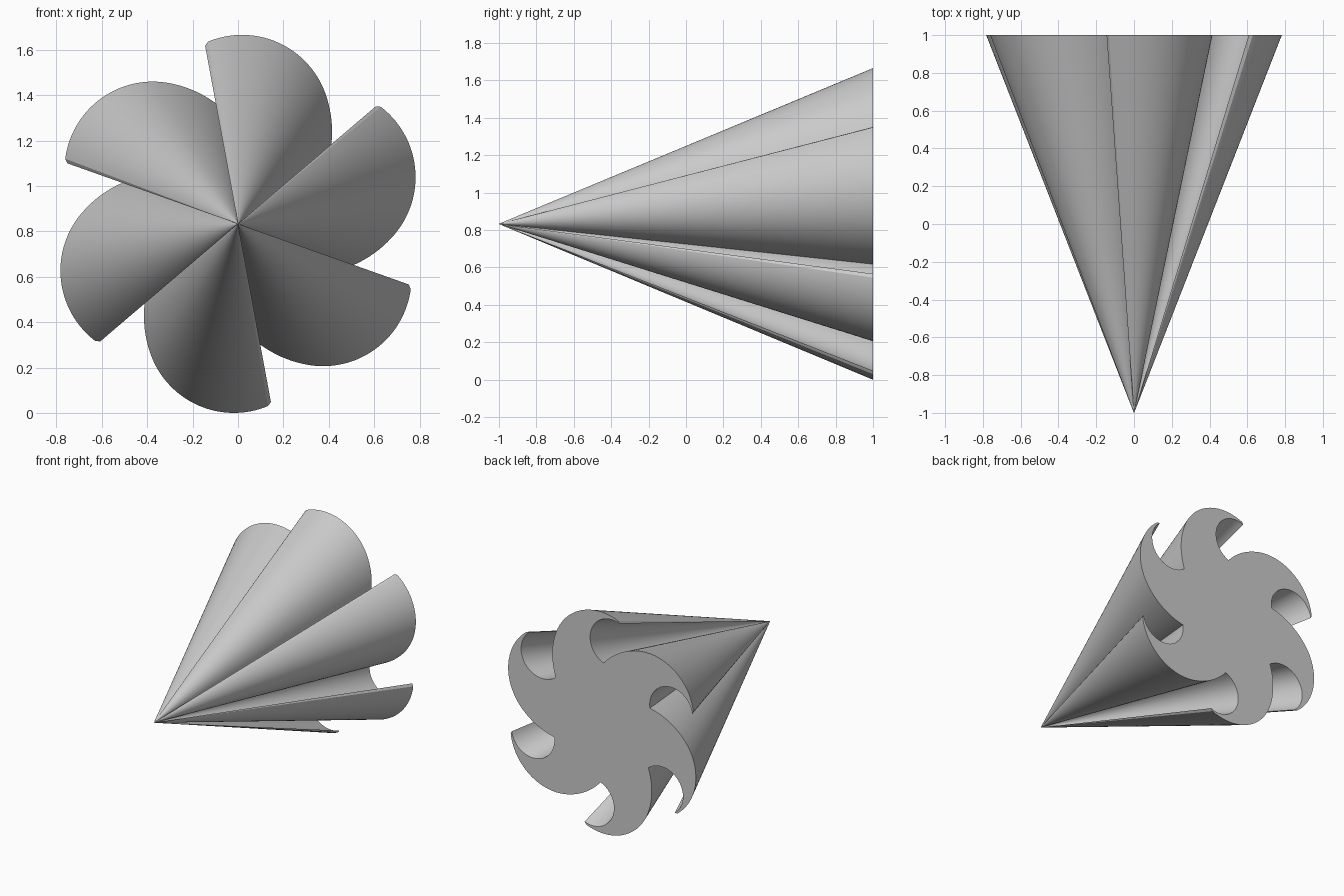
import bpy
import bmesh
from math import cos, sin, radians, atan2, pi
from mathutils import Vector, Matrix

cube = bpy.data.objects.get("Cube")
if cube:
    bpy.data.objects.remove(cube, do_unlink=True)

BLADES = 6
AXIS_HEIGHT = 0.833
BACK, FRONT = 1.0, -1.0


def arc(center, radius, start, end, steps):
    """Points along a circular arc, angles in radians."""
    angles = [start + (end - start) * i / steps for i in range(steps + 1)]
    return [center + radius * Vector((cos(a), sin(a))) for a in angles]


def polar(radius, angle):
    return Vector((radius * cos(angle), radius * sin(angle)))


# One blade: rounded outer edge made of two tangent arcs, running clockwise
turn = 2 * pi / BLADES
tip = Vector((-0.145, 0.785))
crown_center, crown_radius = Vector((0.018, 0.443)), 0.39
join = radians(20)
flank_radius = 0.5
flank_center = crown_center + polar(crown_radius - flank_radius, join)
to_tip = tip - crown_center
outer = [tip] + arc(crown_center, crown_radius, atan2(to_tip.y, to_tip.x) - 0.05, join, 36)
outer += arc(flank_center, flank_radius, join, radians(-19.6), 14)[1:]

# Hollow half-round hook from the notch up to the next tip
notch = outer[-1]
next_tip = Matrix.Rotation(-turn, 2) @ tip
middle = (notch + next_tip) / 2
spoke = notch - middle
start = atan2(spoke.y, spoke.x)
hook = arc(middle, spoke.length, start, start + pi, 30)[1:-1]

# Repeat the blade around the axis
section = []
for i in range(BLADES):
    spin = Matrix.Rotation(-turn * i, 2)
    section += [spin @ p for p in outer + hook]

# Taper the section to a point at the front
bm = bmesh.new()
rim = [bm.verts.new((p.x, BACK, p.y + AXIS_HEIGHT)) for p in section]
point = [bm.verts.new((p.x * 0.001, FRONT, p.y * 0.001 + AXIS_HEIGHT)) for p in section]
count = len(section)
for i in range(count):
    j = (i + 1) % count
    bm.faces.new((rim[i], rim[j], point[j], point[i]))
bm.faces.new(rim)
bm.faces.new(point)
bmesh.ops.recalc_face_normals(bm, faces=bm.faces)
mesh = bpy.data.meshes.new("fluted_cone")
bm.to_mesh(mesh)
bm.free()
cone = bpy.data.objects.new("fluted_cone", mesh)
bpy.context.collection.objects.link(cone)

# Plain grey material
grey = bpy.data.materials.new("light_grey")
grey.use_nodes = True
colour = (0.6, 0.6, 0.6, 1.0)
grey.diffuse_color = colour
grey.node_tree.nodes["Principled BSDF"].inputs["Base Color"].default_value = colour
mesh.materials.append(grey)

bpy.ops.object.select_all(action="DESELECT")
cone.select_set(True)
bpy.context.view_layer.objects.active = cone
bpy.ops.object.shade_smooth_by_angle(angle=radians(30))
